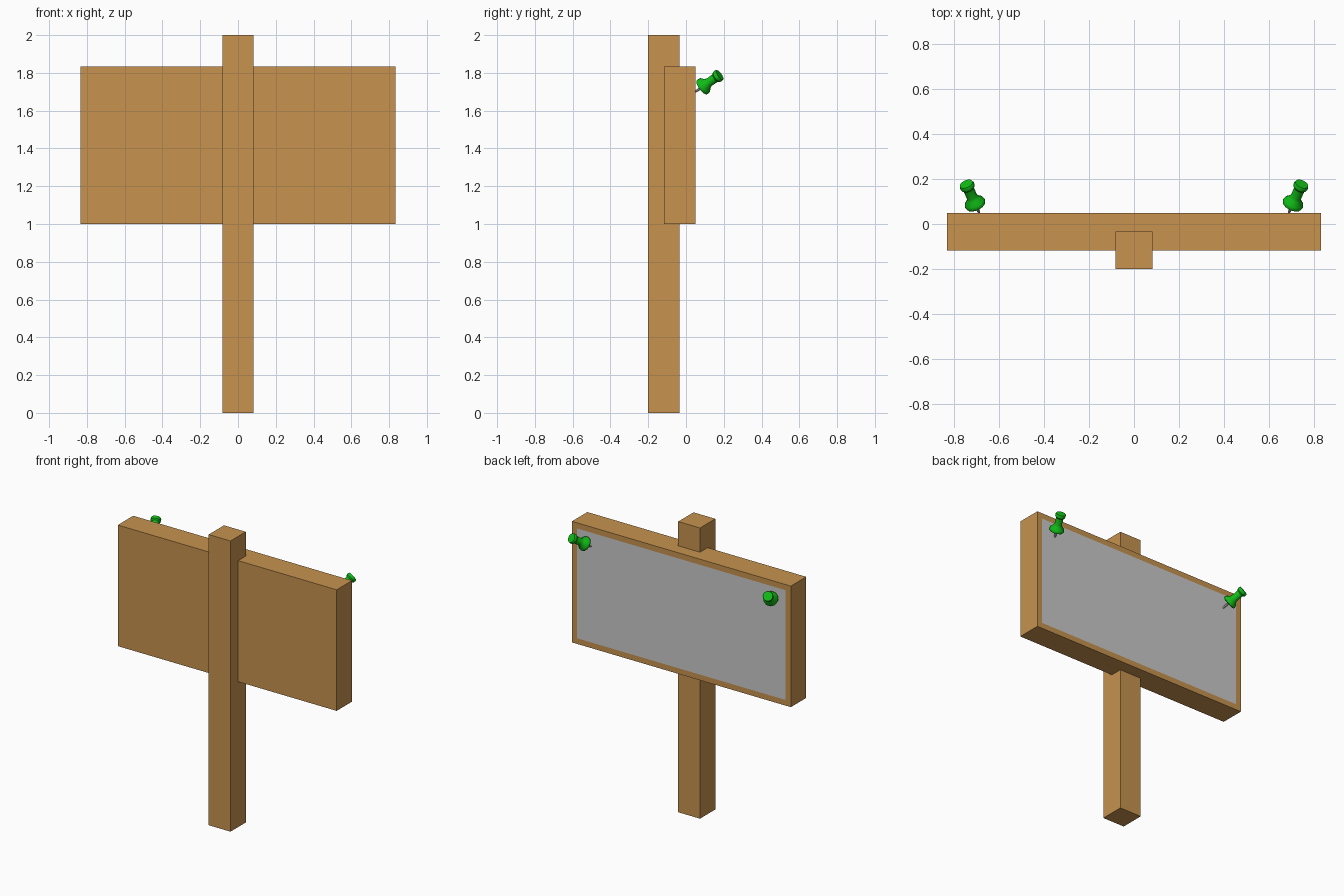
import bpy, bmesh, math
from mathutils import Vector, Matrix

if "Cube" in bpy.data.objects:
    bpy.data.objects.remove(bpy.data.objects["Cube"])


def material(name, rgb):
    m = bpy.data.materials.new(name)
    m.diffuse_color = (*rgb, 1)
    m.use_nodes = True
    m.node_tree.nodes["Principled BSDF"].inputs["Base Color"].default_value = m.diffuse_color
    return m


WOOD = material("wood", (0.57, 0.29, 0.078))
GREY = material("light_grey", (0.59, 0.59, 0.59))
GREEN = material("pin_green", (0.005, 0.50, 0.008))


def finish(name, bm, mats):
    bmesh.ops.recalc_face_normals(bm, faces=bm.faces)
    mesh = bpy.data.meshes.new(name)
    bm.to_mesh(mesh)
    bm.free()
    for m in mats:
        mesh.materials.append(m)
    ob = bpy.data.objects.new(name, mesh)
    bpy.context.collection.objects.link(ob)
    return ob


def box(lo, hi):
    lo, hi = Vector(lo), Vector(hi)
    bm = bmesh.new()
    bmesh.ops.create_cube(bm, size=1, matrix=Matrix.Translation((lo + hi) / 2)
                          @ Matrix.Diagonal((*(hi - lo), 1)))
    return bm


def lathe(name, profile, sides, mat, placement):
    """Spin (radius, height) points about local z, then place the part."""
    bm = bmesh.new()
    rings = [[bm.verts.new((r * math.cos(2 * math.pi * i / sides),
                            r * math.sin(2 * math.pi * i / sides), h))
              for i in range(sides)] for r, h in profile]
    for a, b in zip(rings, rings[1:]):
        for i in range(sides):
            j = (i + 1) % sides
            bm.faces.new((a[i], a[j], b[j], b[i]))
    bm.faces.new(rings[0])
    bm.faces.new(rings[-1])
    ob = finish(name, bm, [mat])
    ob.matrix_world = placement
    bpy.ops.object.select_all(action='DESELECT')
    ob.select_set(True)
    bpy.context.view_layer.objects.active = ob
    bpy.ops.object.shade_smooth_by_angle(angle=math.radians(35))


# Post
finish("post", box((-0.083, -0.2, 0), (0.083, -0.034, 2)), [WOOD])

# Board with a grey panel inset in its +y face
bm = box((-0.833, -0.117, 1), (0.833, 0.05, 1.833))
bm.normal_update()
back = [f for f in bm.faces if f.normal.y > 0.9]
bmesh.ops.inset_region(bm, faces=back, thickness=0.055)
for f in back:
    f.material_index = 1
finish("sign_board", bm, [WOOD, GREY])

# Push pins, mirrored left and right
PIN = [(0.034, 0.040), (0.045, 0.044), (0.048, 0.052), (0.045, 0.064),
       (0.029, 0.080), (0.024, 0.095), (0.025, 0.138), (0.033, 0.147),
       (0.034, 0.160), (0.031, 0.167)]
NEEDLE = [(0.003, -0.008), (0.007, 0.01), (0.007, 0.045)]
for side, s in (("right", 1), ("left", -1)):
    axis = Vector((0.45 * s, 1, 0.70))
    place = (Matrix.Translation((0.69 * s, 0.05, 1.70))
             @ axis.to_track_quat('Z', 'Y').to_matrix().to_4x4())
    lathe("pin_head_" + side, PIN, 12, GREEN, place)
    lathe("pin_needle_" + side, NEEDLE, 8, GREY, place)
